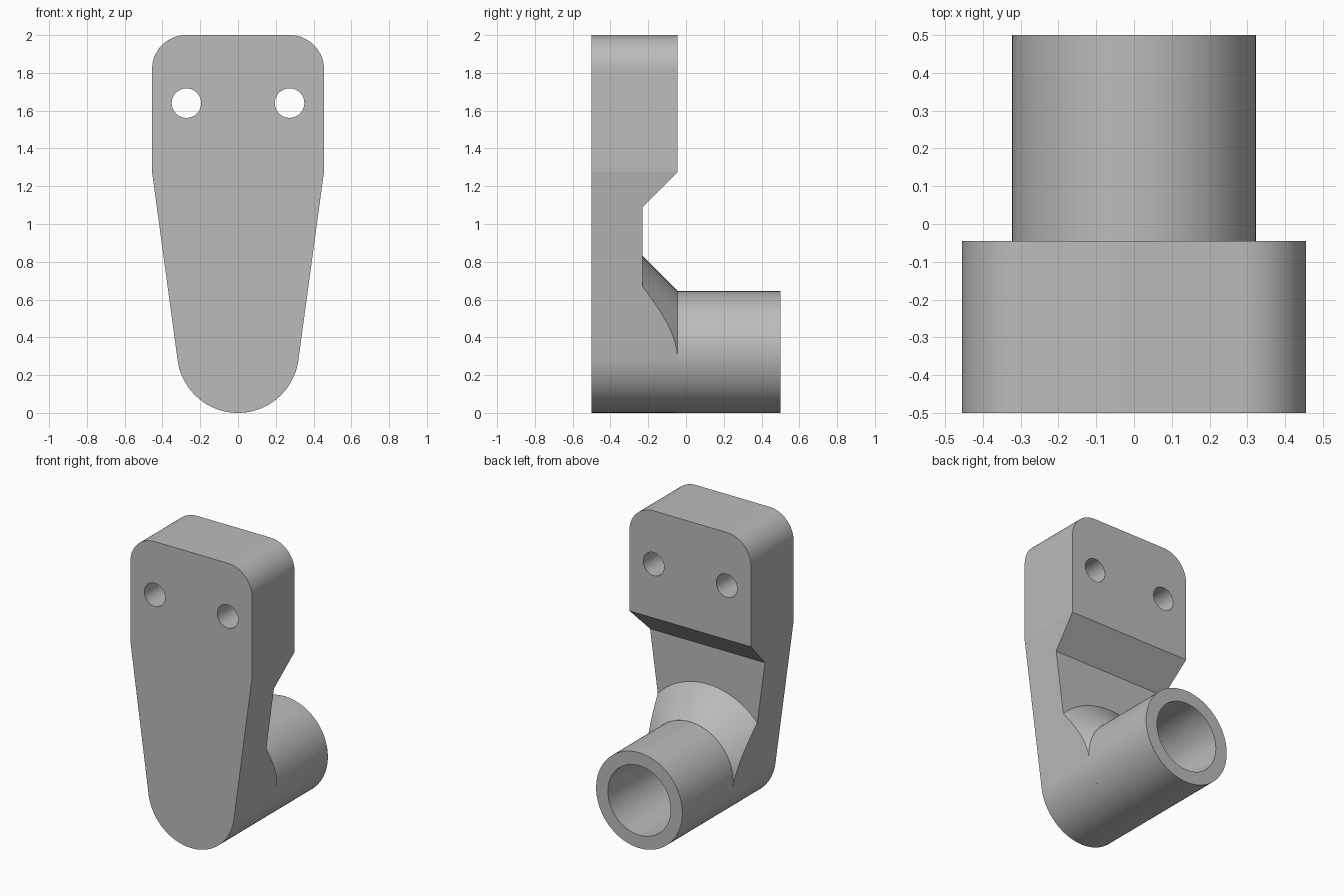
import bpy, bmesh, math
from math import sin, cos, pi
from mathutils import Vector

if "Cube" in bpy.data.objects:
    bpy.data.objects.remove(bpy.data.objects["Cube"])

SEG = 128
R = 0.3225                         # tube radius, also the height of its axis
FRONT, STEP, PAD, BACK = -0.5, -0.23, -0.045, 0.5
HALF, SHOULDER, TOP, CORNER = 0.455, 1.275, 2.0, 0.18

grey = bpy.data.materials.new("metal_grey")
grey.use_nodes = True
grey.diffuse_color = (0.5, 0.5, 0.5, 1)
grey.node_tree.nodes["Principled BSDF"].inputs["Base Color"].default_value = (0.5, 0.5, 0.5, 1)


def loft(name, rings):
    """Closed solid through rings of equal point count."""
    bm = bmesh.new()
    loops = [[bm.verts.new(p) for p in ring] for ring in rings]
    n = len(loops[0])
    for a, b in zip(loops, loops[1:]):
        for i in range(n):
            j = (i + 1) % n
            bm.faces.new((a[i], a[j], b[j], b[i]))
    bm.faces.new(loops[0][::-1])
    bm.faces.new(loops[-1])
    bmesh.ops.recalc_face_normals(bm, faces=bm.faces)
    mesh = bpy.data.meshes.new(name)
    bm.to_mesh(mesh)
    bm.free()
    mesh.materials.append(grey)
    ob = bpy.data.objects.new(name, mesh)
    bpy.context.collection.objects.link(ob)
    return ob


def arc(x, z, r, a0, a1, n):
    return [(x + r * cos(a0 + (a1 - a0) * i / n), z + r * sin(a0 + (a1 - a0) * i / n))
            for i in range(n + 1)]


def round_bar(name, x, z, *stations):
    """Round solid along y, from (y, radius) stations."""
    return loft(name, [[(px, y, pz) for px, pz in arc(x, z, r, 0, 2 * pi, SEG)[:-1]]
                       for y, r in stations])


def boolean(ob, tool, operation, keep=False):
    mod = ob.modifiers.new(operation, 'BOOLEAN')
    mod.operation, mod.object, mod.solver = operation, tool, 'EXACT'
    bpy.context.view_layer.objects.active = ob
    bpy.ops.object.modifier_apply(modifier=mod.name)
    if not keep:
        bpy.data.objects.remove(tool)


# Front outline: round foot, tangent flanks, rounded top corners
to_shoulder = Vector((HALF, SHOULDER - R))
tangent = math.atan2(to_shoulder.y, to_shoulder.x) - math.acos(R / to_shoulder.length)
outline = arc(0, R, R, -pi - tangent, tangent, SEG // 2)
outline += [(HALF, SHOULDER)]
outline += arc(HALF - CORNER, TOP - CORNER, CORNER, 0, pi / 2, 32)
outline += arc(CORNER - HALF, TOP - CORNER, CORNER, pi / 2, pi, 32)
outline += [(-HALF, SHOULDER)]
plate = loft("bracket_plate", [[(x, y, z) for x, z in outline] for y in (FRONT, PAD)])

# Side profile: thick mounting pad, chamfer, thin web
side = [(FRONT - 0.1, -0.1), (STEP, -0.1), (STEP, SHOULDER + STEP - PAD),
        (PAD, SHOULDER), (PAD + 0.1, SHOULDER), (PAD + 0.1, TOP + 0.1), (FRONT - 0.1, TOP + 0.1)]
envelope = loft("side_envelope", [[(x, y, z) for y, z in side] for x in (-0.7, 0.7)])

# Conical flare that blends the web into the tube
r0 = R + 0.0005
flare = round_bar("flare", 0, R, (STEP - 0.08, r0 + PAD - STEP + 0.08), (PAD + 0.05, r0 - 0.05))
boolean(envelope, flare, 'UNION')
boolean(plate, envelope, 'INTERSECT')

# Tube with blind bore
tube = round_bar("tube", 0, R, (PAD, R), (BACK, R))
bore = round_bar("bore_cutter", 0, R, (STEP, 0.235), (BACK + 0.1, 0.235))
boolean(tube, bore, 'DIFFERENCE', keep=True)
boolean(plate, bore, 'DIFFERENCE')

# Pair of mounting holes
for x in (-0.273, 0.273):
    boolean(plate, round_bar("hole_cutter", x, 1.64, (FRONT - 0.1, 0.078), (PAD + 0.1, 0.078)),
            'DIFFERENCE')

for ob in (plate, tube):
    bpy.ops.object.select_all(action='DESELECT')
    ob.select_set(True)
    bpy.context.view_layer.objects.active = ob
    bpy.ops.object.shade_smooth_by_angle(angle=math.radians(5))
